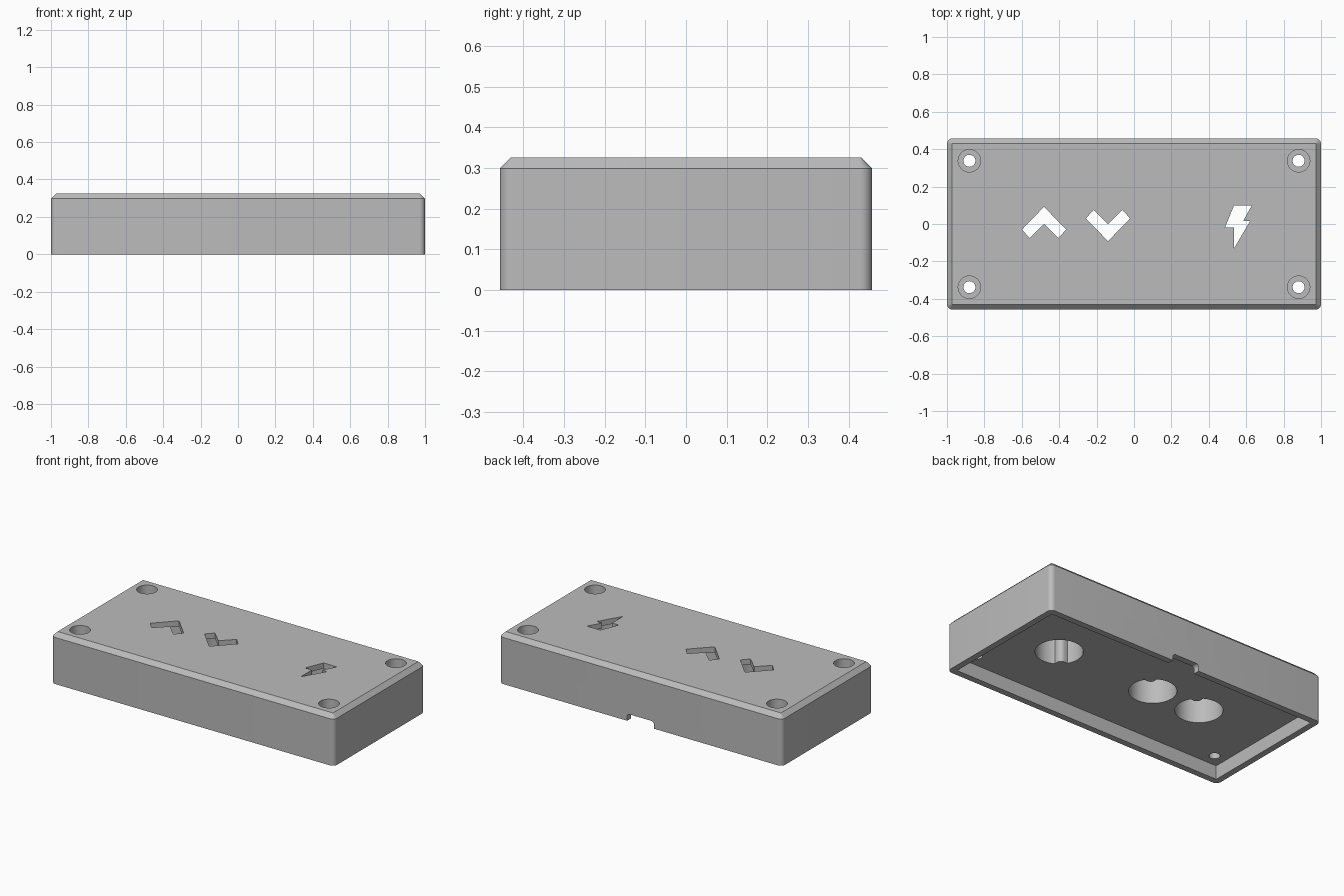
import bpy, bmesh
from math import sin, cos, pi, radians, sqrt
from mathutils import Matrix

if "Cube" in bpy.data.objects:
    bpy.data.objects.remove(bpy.data.objects["Cube"], do_unlink=True)

HALF_X, HALF_Y, TOP = 1.0, 0.458, 0.325
CHAMFER, RADIUS, WALL = 0.027, 0.03, 0.04
FLOOR, SKIN = 0.088, 0.035
POCKET_R, RIB_R = 0.137, 0.03

grey = bpy.data.materials.new("light_grey_plastic")
grey.use_nodes = True
COLOR = (0.5, 0.5, 0.5, 1)
grey.diffuse_color = COLOR
grey.node_tree.nodes["Principled BSDF"].inputs["Base Color"].default_value = COLOR


def rounded_rect(hx, hy, r, steps=8):
    """Outline of a rectangle with round corners, counter-clockwise."""
    pts = []
    for k, (sx, sy) in enumerate(((1, 1), (-1, 1), (-1, -1), (1, -1))):
        for i in range(steps + 1):
            a = (k + i / steps) * pi / 2
            pts.append((sx * (hx - r) + r * cos(a), sy * (hy - r) + r * sin(a)))
    return pts


def circle(cx, cy, r, n=48):
    return [(cx + r * cos(2 * pi * i / n), cy + r * sin(2 * pi * i / n)) for i in range(n)]


def ribbed_circle(cx, cy, rib_angle, n=120):
    """Circle with a small round rib pushing inward at rib_angle."""
    pts = []
    for i in range(n):
        a = 2 * pi * i / n
        r, d = POCKET_R, a - rib_angle
        off = POCKET_R * sin(d)
        if cos(d) > 0 and abs(off) < RIB_R:
            r = min(r, POCKET_R * cos(d) - sqrt(RIB_R ** 2 - off ** 2))
        pts.append((cx + r * cos(a), cy + r * sin(a)))
    return pts


def loft(name, layers, matrix=None):
    """Closed solid through matching outlines given as (points, z)."""
    bm = bmesh.new()
    rings = [[bm.verts.new((x, y, z)) for x, y in pts] for pts, z in layers]
    n = len(rings[0])
    for low, high in zip(rings, rings[1:]):
        for i in range(n):
            j = (i + 1) % n
            bm.faces.new((low[i], low[j], high[j], high[i]))
    bm.faces.new(rings[0][::-1])
    bm.faces.new(rings[-1])
    if matrix:
        bm.transform(matrix)
    bmesh.ops.recalc_face_normals(bm, faces=bm.faces)
    mesh = bpy.data.meshes.new(name)
    bm.to_mesh(mesh)
    bm.free()
    mesh.materials.append(grey)
    obj = bpy.data.objects.new(name, mesh)
    bpy.context.collection.objects.link(obj)
    return obj


# Outer shell with chamfered top edge
outer = rounded_rect(HALF_X, HALF_Y, RADIUS)
inset = rounded_rect(HALF_X - CHAMFER, HALF_Y - CHAMFER, RADIUS - CHAMFER)
lid = loft("enclosure_lid", [(outer, 0), (outer, TOP - CHAMFER), (inset, TOP)])


def cut(pts, z0, z1, matrix=None):
    cutter = loft("cutter", [(pts, z0), (pts, z1)], matrix)
    cutter.hide_render = True
    mod = lid.modifiers.new("cut", "BOOLEAN")
    mod.operation, mod.solver, mod.object = "DIFFERENCE", "EXACT", cutter
    bpy.context.view_layer.objects.active = lid
    bpy.ops.object.modifier_apply(modifier=mod.name)
    bpy.data.objects.remove(cutter, do_unlink=True)


# Shallow recess in the underside
ix, iy = HALF_X - WALL, HALF_Y - WALL
cut([(ix, iy), (-ix, iy), (-ix, -iy), (ix, -iy)], -0.1, FLOOR)

# Cable notch in the back wall
cut(rounded_rect(0.095, 0.045, 0.02), -0.6, -0.4, Matrix.Rotation(radians(90), 4, "X"))

# Counterbored screw holes in the four corners
for sx in (-1, 1):
    for sy in (-1, 1):
        cut(circle(sx * 0.88, sy * 0.338, 0.06), TOP - 0.1, TOP + 0.1)
        cut(circle(sx * 0.88, sy * 0.338, 0.032), 0.02, TOP - 0.05)

# Button pockets below, with icon openings through the thin top skin
chevron = [(0, 0.092), (0.118, -0.03), (0.077, -0.075), (0, 0), (-0.077, -0.075), (-0.118, -0.03)]
bolt = [(-0.02, 0.1), (-0.068, -0.018), (-0.02, -0.018), (-0.02, -0.13),
        (0.065, 0.015), (0.028, 0.015), (0.075, 0.1)]
flipped = [(-x, -y) for x, y in chevron]
for cx, icon, rib in ((-0.481, chevron, 45), (-0.139, flipped, 45), (0.555, bolt, 225)):
    cut(ribbed_circle(cx, 0, radians(rib)), 0.02, TOP - SKIN)
    cut([(cx + x, y) for x, y in icon], TOP - 2 * SKIN, TOP + 0.1)

# Smooth round walls, keep edges crisp
bpy.ops.object.select_all(action="DESELECT")
lid.select_set(True)
bpy.context.view_layer.objects.active = lid
bpy.ops.object.shade_smooth_by_angle(angle=radians(30))
